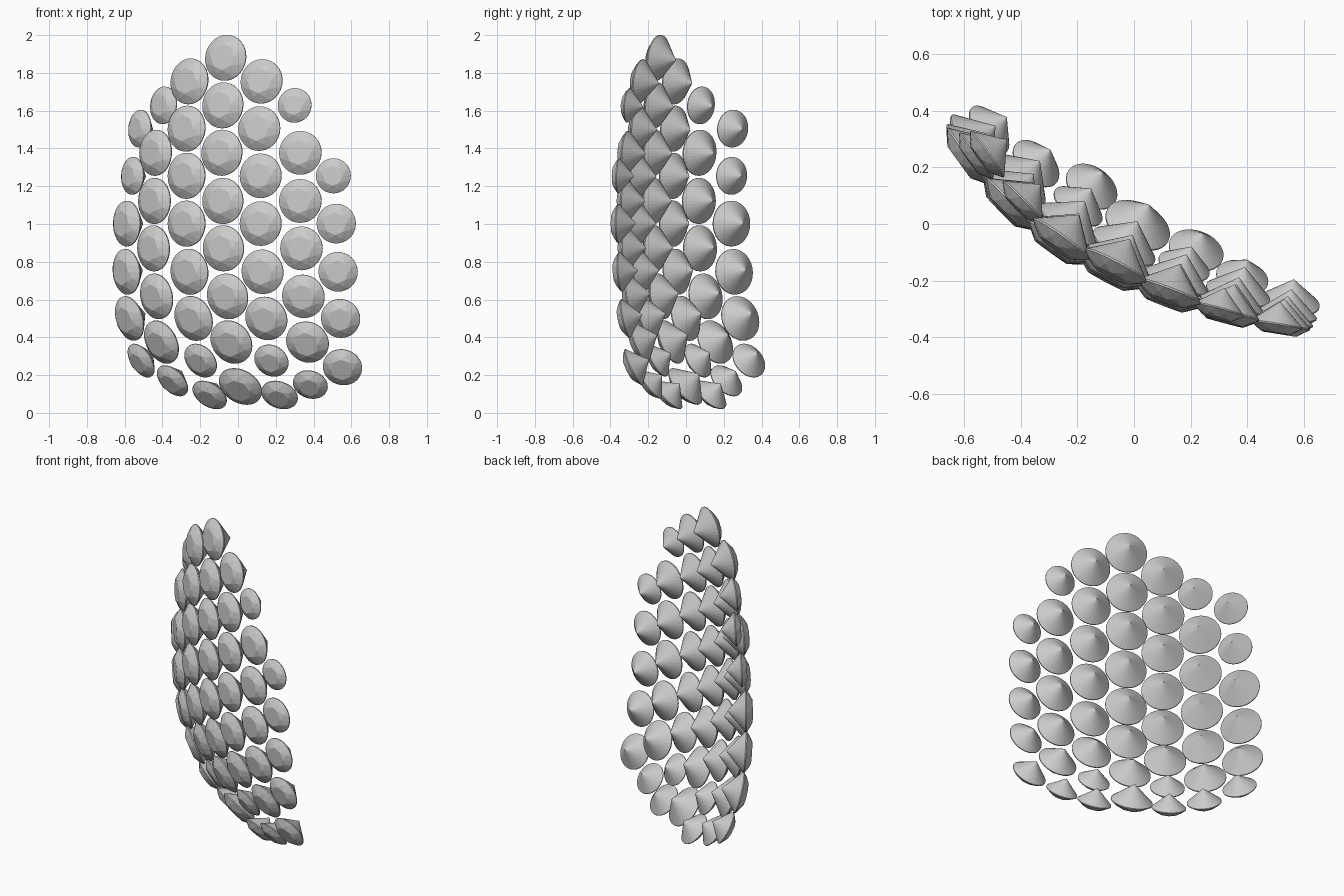
import bpy, bmesh
from math import sin, cos, pi, radians
from mathutils import Vector, Matrix

if "Cube" in bpy.data.objects:
    bpy.data.objects.remove(bpy.data.objects["Cube"])


def ring(bm, n, r, h, offset=0.0):
    for k in range(n):
        a = 2 * pi * (k + offset) / n
        bm.verts.new((r * cos(a), r * sin(a), h))


# Unit round-cut gem: table, crown, thin girdle, pointed pavilion
def gem_mesh():
    bm = bmesh.new()
    ring(bm, 8, 0.57, 0.32)
    ring(bm, 8, 0.80, 0.185, 0.5)
    ring(bm, 32, 1.0, 0.025)
    ring(bm, 32, 1.0, -0.025)
    bm.verts.new((0, 0, -0.88))
    bmesh.ops.convex_hull(bm, input=bm.verts[:])
    bmesh.ops.dissolve_limit(bm, angle_limit=radians(1), verts=bm.verts[:], edges=bm.edges[:])
    bmesh.ops.recalc_face_normals(bm, faces=bm.faces[:])
    me = bpy.data.meshes.new("gem")
    bm.to_mesh(me)
    bm.free()
    return me


# Two staggered sets of row heights
ODD = [1.88, 1.628, 1.377, 1.122, 0.871, 0.617, 0.375, 0.14]
EVEN = [1.755, 1.505, 1.255, 1.002, 0.747, 0.5, 0.277, 0.095]

# Columns left to right: rows, first row, depth y, turn (deg), bottom curl,
# lift of last gem, main radius, small radii by position, x of each gem
COLUMNS = [
    (EVEN, 1, 0.24, 54, 0.7, 0.0, 0.121, {0: 0.1, 1: 0.1, 5: 0.1},
     [-.52, -.558, -.588, -.59, -.574, -.513]),
    (ODD, 1, 0.068, 46, 0.85, 0.03, 0.122, {0: 0.1, 6: 0.1},
     [-.394, -.436, -.442, -.447, -.431, -.405, -.347]),
    (EVEN, 0, -0.07, 36, 1.0, 0.0, 0.122, {6: 0.1, 7: 0.1},
     [-.257, -.272, -.272, -.272, -.257, -.235, -.198, -.15]),
    (ODD, 0, -0.17, 28, 0.9, 0.0, 0.122, {},
     [-.065, -.08, -.085, -.08, -.077, -.055, -.035, .013]),
    (EVEN, 0, -0.255, 21, 0.8, 0.0, 0.118, {6: 0.095, 7: 0.1},
     [.125, .113, .12, .12, .13, .15, .177, .22]),
    (ODD, 1, -0.315, 15, 0.7, 0.01, 0.116, {0: 0.092, 6: 0.094},
     [.3, .33, .33, .336, .346, .368, .383]),
    (EVEN, 2, -0.357, 9, 0.55, -0.035, 0.105, {0: 0.093},
     [.505, .52, .53, .543, .553]),
]

mesh = gem_mesh()
count = 0
# Set the gems on a curved shell that curls back at the bottom
for rows, first, y0, turn, curl, lift, radius, small, xs in COLUMNS:
    for i, x in enumerate(xs):
        z = rows[first + i] + (lift if i == len(xs) - 1 else 0)
        t = (1.05 - z) / 0.95
        if t > 0:
            y = y0 + 0.2 * curl * t * t
            tilt = -radians(42) * min(1, curl + 0.3) * t * t
        else:
            y = y0 + 0.03 * t * t
            tilt = -radians(8) * t
        a = radians(turn)
        n = Vector((-sin(a) * cos(tilt), -cos(a) * cos(tilt), sin(tilt)))
        count += 1
        ob = bpy.data.objects.new(f"gem_{count:02d}", mesh)
        ob.matrix_world = (Matrix.Translation((x, y, z))
                           @ n.to_track_quat('Z', 'Y').to_matrix().to_4x4()
                           @ Matrix.Scale(small.get(i, radius), 4))
        bpy.context.collection.objects.link(ob)
